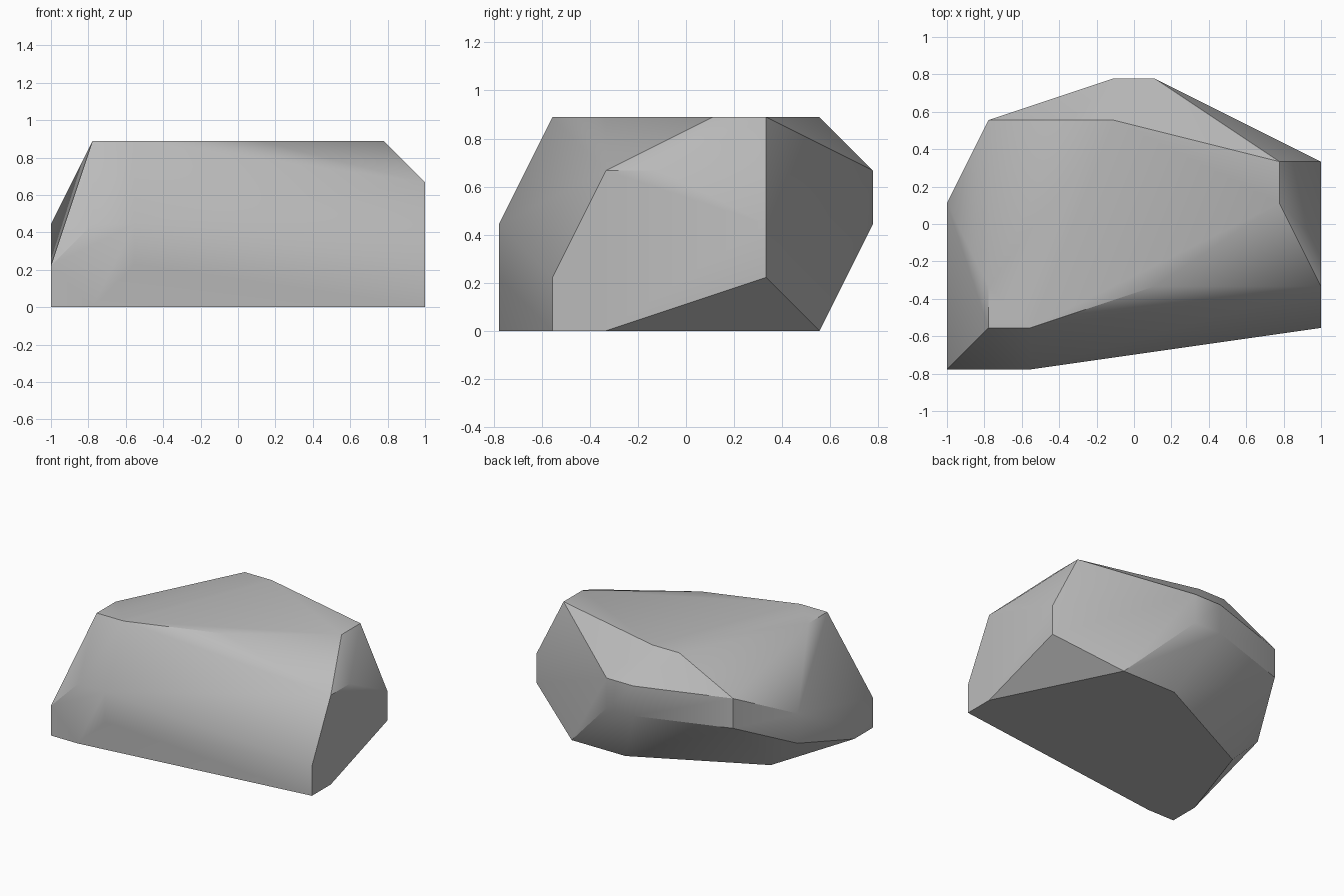
import bpy
import bmesh
import math

default_cube = bpy.data.objects.get("Cube")
if default_cube:
    bpy.data.objects.remove(default_cube, do_unlink=True)

# Everything snaps to a grid of ninths of a unit
GRID = 1 / 9

# Corner outlines of the boulder, from the ground up: height -> (x, y) corners
corner_layers = {
    0: [(-9, -7), (-7, -7), (9, -5), (9, -3), (5, 5), (1, 5), (-7, 1), (-9, -5)],
    2: [(-9, -7), (-5, -7), (9, -5), (9, 3), (-9, 1)],
    4: [(-7, -7), (-5, -7), (9, 3), (1, 7), (-1, 7), (-7, 5), (-9, 1)],
    6: [(9, -3), (9, -1), (1, 7), (-1, 7), (-7, 5)],
    8: [(-7, -5), (-5, -5), (1, -3), (7, 1), (7, 3), (-1, 5), (-3, 5), (-7, -3)],
}


def make_material(name, colour):
    material = bpy.data.materials.new(name)
    material.use_nodes = True
    material.diffuse_color = colour
    shader = next(n for n in material.node_tree.nodes if n.type == 'BSDF_PRINCIPLED')
    shader.inputs["Base Color"].default_value = colour
    shader.inputs["Roughness"].default_value = 0.9
    return material


def make_hull(name, layers, material):
    """Wrap a convex shell around the corners and merge its flat facets."""
    bm = bmesh.new()
    for height, outline in layers.items():
        for x, y in outline:
            bm.verts.new((x * GRID, y * GRID, height * GRID))
    bmesh.ops.convex_hull(bm, input=bm.verts[:])
    loose = [v for v in bm.verts if not v.link_faces]
    bmesh.ops.delete(bm, geom=loose, context='VERTS')
    bmesh.ops.dissolve_limit(bm, angle_limit=math.radians(0.5),
                             verts=bm.verts[:], edges=bm.edges[:])
    bmesh.ops.recalc_face_normals(bm, faces=bm.faces[:])
    mesh = bpy.data.meshes.new(name)
    bm.to_mesh(mesh)
    bm.free()
    mesh.materials.append(material)
    obj = bpy.data.objects.new(name, mesh)
    bpy.context.collection.objects.link(obj)
    return obj


# Boulder, softly shaded with its hard edges kept
stone_grey = make_material("stone grey", (0.5, 0.5, 0.5, 1))
boulder = make_hull("boulder", corner_layers, stone_grey)
bpy.ops.object.select_all(action='DESELECT')
boulder.select_set(True)
bpy.context.view_layer.objects.active = boulder
bpy.ops.object.shade_smooth_by_angle(angle=math.radians(30))
